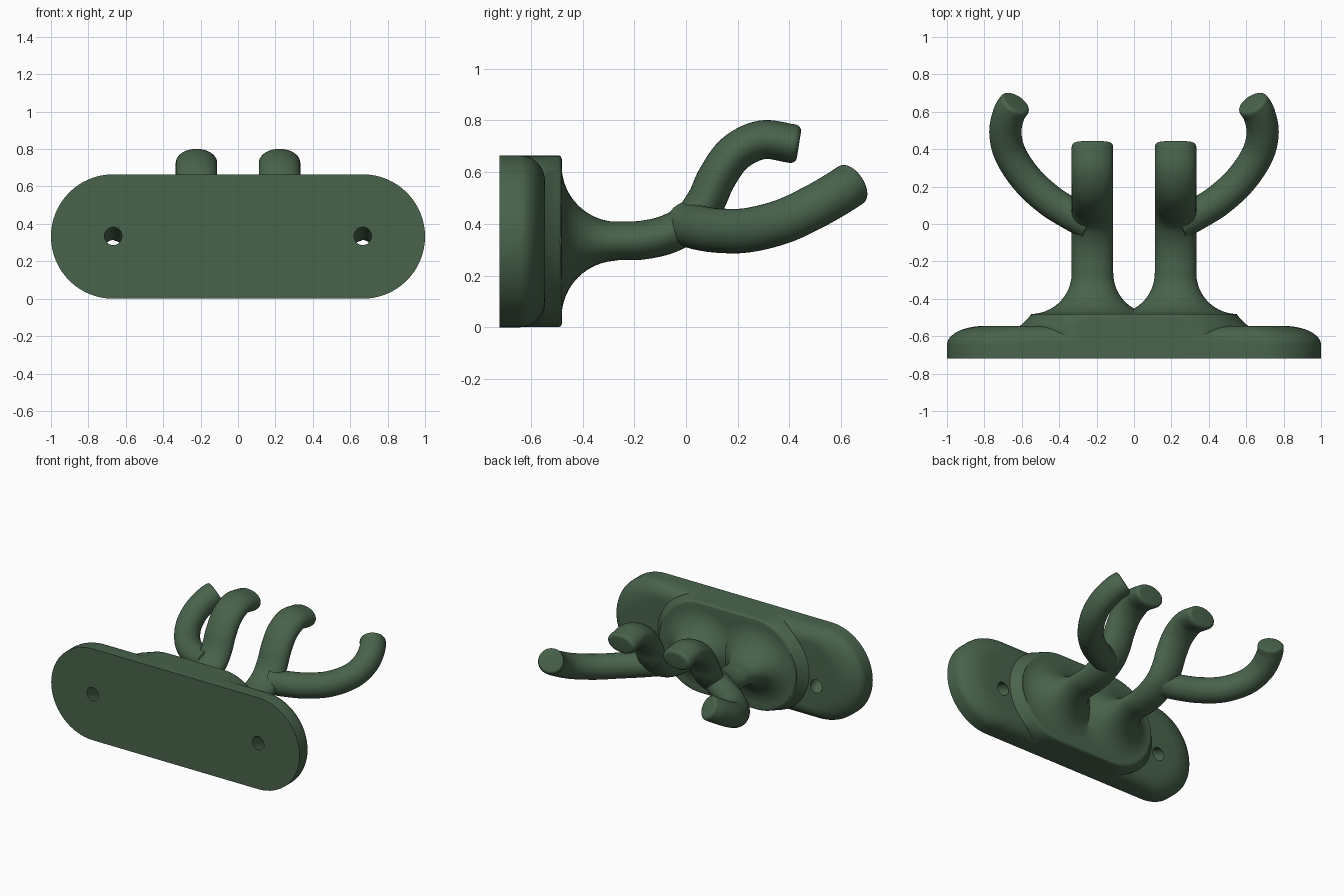
import bpy, bmesh, math
from mathutils import Vector

if "Cube" in bpy.data.objects:
    bpy.data.objects.remove(bpy.data.objects["Cube"])

ZC, R = 0.3325, 0.3325     # plate centre height and end radius
green = bpy.data.materials.new("green_paint")
green.diffuse_color = (0.066, 0.125, 0.072, 1)
green.use_nodes = True
green.node_tree.nodes["Principled BSDF"].inputs["Base Color"].default_value = green.diffuse_color


def loft(name, rings):
    """Skin a list of equal-length rings and cap both ends."""
    bm = bmesh.new()
    vs = [[bm.verts.new(p) for p in r] for r in rings]
    n = len(vs[0])
    for a, b in zip(vs, vs[1:]):
        for i in range(n):
            bm.faces.new((a[i], a[(i + 1) % n], b[(i + 1) % n], b[i]))
    bm.faces.new(vs[0])
    bm.faces.new(vs[-1])
    bmesh.ops.recalc_face_normals(bm, faces=bm.faces)
    me = bpy.data.meshes.new(name)
    bm.to_mesh(me)
    bm.free()
    me.materials.append(green)
    ob = bpy.data.objects.new(name, me)
    bpy.context.collection.objects.link(ob)
    return ob


def stadium(y, half, r, seg=32):
    pts = []
    for side in (1, -1):
        for i in range(seg + 1):
            t = -math.pi / 2 + math.pi * i / seg
            pts.append(Vector((side * (half - R + r * math.cos(t)), y,
                               ZC + side * r * math.sin(t))))
    return pts


def spline(pts, steps=8):
    """Catmull-Rom curve through the points."""
    p = [Vector(q) for q in pts]
    p = [2 * p[0] - p[1]] + p + [2 * p[-1] - p[-2]]
    out = []
    for i in range(1, len(p) - 2):
        a, b, c, d = p[i - 1:i + 3]
        for k in range(steps):
            t = k / steps
            out.append(0.5 * (2 * b + (c - a) * t + (2 * a - 5 * b + 4 * c - d) * t * t
                              + (3 * b - a - 3 * c + d) * t ** 3))
    return out + [p[-2]]


def section(c, tan, side, a, b, n=40):
    up = side.cross(tan).normalized()
    return [c + side * a * math.cos(2 * math.pi * i / n) + up * b * math.sin(2 * math.pi * i / n)
            for i in range(n)]


def sweep(path, a, b, fixed_side=None, fillet=0.025):
    """Elliptical tube along a path with a rounded rim at the tip."""
    rings = []
    for i, c in enumerate(path):
        tan = (path[min(i + 1, len(path) - 1)] - path[max(i - 1, 0)]).normalized()
        side = fixed_side or tan.cross(Vector((0, 0, 1))).normalized()
        if i < len(path) - 1:
            rings.append(section(c, tan, side, a, b))
    for k in range(7):
        t = math.pi / 2 * k / 6
        d = fillet * (1 - math.cos(t))
        rings.append(section(c + tan * fillet * math.sin(t), tan, side, a - d, b - d))
    return rings


def boolean(target, tool, op):
    m = target.modifiers.new(op, 'BOOLEAN')
    m.operation, m.object, m.solver = op, tool, 'EXACT'
    bpy.context.view_layer.objects.active = target
    bpy.ops.object.modifier_apply(modifier=m.name)
    bpy.data.objects.remove(tool)


# Back plate with a generous front fillet
F = 0.1
rings = [stadium(-0.72, 1, R)]
for k in range(11):
    t = math.pi / 2 * k / 10
    d = F * (1 - math.cos(t))
    rings.append(stadium(-0.545 - F + F * math.sin(t), 1 - d, R - d))
hook = loft("double_hook_rack", rings)

# Slanted screw holes
for x in (-0.667, 0.667):
    axis = Vector((0, 0.175, -0.07))
    c = Vector((x, -0.72, 0.335))
    X = Vector((1, 0, 0))
    cutter = loft("screw_hole_cutter", [section(c - axis, axis, X, 0.047, 0.045, 32),
                                        section(c + 2 * axis, axis, X, 0.047, 0.045, 32)])
    cutter.hide_render = True
    boolean(hook, cutter, 'DIFFERENCE')

# Raised centre pad with sloping ends
r = R - 0.0006
rings = [stadium(-0.7, 0.61, r), stadium(-0.545, 0.61, r), stadium(-0.497, 0.56, r)]
for k in range(1, 6):
    t = math.pi / 2 * k / 5
    d = 0.015 * (1 - math.cos(t))
    rings.append(stadium(-0.495 + 0.015 * math.sin(t), 0.558 - d, r - d))
boolean(hook, loft("centre_pad", rings), 'UNION')

for s in (-1, 1):
    X = Vector((1, 0, 0))
    # Flared stem running into the upper hook
    A, B, FL = 0.111, 0.075, 0.219
    flare = [section(Vector((s * 0.222, -0.52, ZC)), Vector((0, 1, 0)), X, A + FL, B + FL)]
    for k in range(16):
        t = math.pi / 2 * k / 16
        e = FL * (1 - math.sin(t))
        flare.append(section(Vector((s * 0.222, -0.481 + FL * (1 - math.cos(t)), ZC)),
                             Vector((0, 1, 0)), X, A + e, B + e))
    yz = [(-0.26, .335), (-0.17, .337), (-0.07, .36), (0.02, .412), (0.078, .49),
          (0.12, .58), (0.19, .675), (0.295, .725), (0.412, .71)]
    path = spline([(s * 0.222, y, z) for y, z in yz])
    boolean(hook, loft("stem_and_upper_hook", flare + sweep(path, A, B, X)), 'UNION')
    # Side hook curling outward and up
    pts = [(0.235, 0.0, .40), (0.33, 0.05, .385), (0.45, 0.125, .374), (0.57, 0.235, .375),
           (0.66, 0.37, .408), (0.688, 0.49, .463), (0.668, 0.59, .52), (0.64, 0.636, .55)]
    path = spline([(s * x, y, z) for x, y, z in pts])
    boolean(hook, loft("side_hook", sweep(path, 0.086, 0.086, None, 0.02)), 'UNION')

# Smooth shading with crisp edges
bpy.ops.object.select_all(action='DESELECT')
hook.select_set(True)
bpy.context.view_layer.objects.active = hook
bpy.ops.object.shade_smooth_by_angle(angle=math.radians(30))
